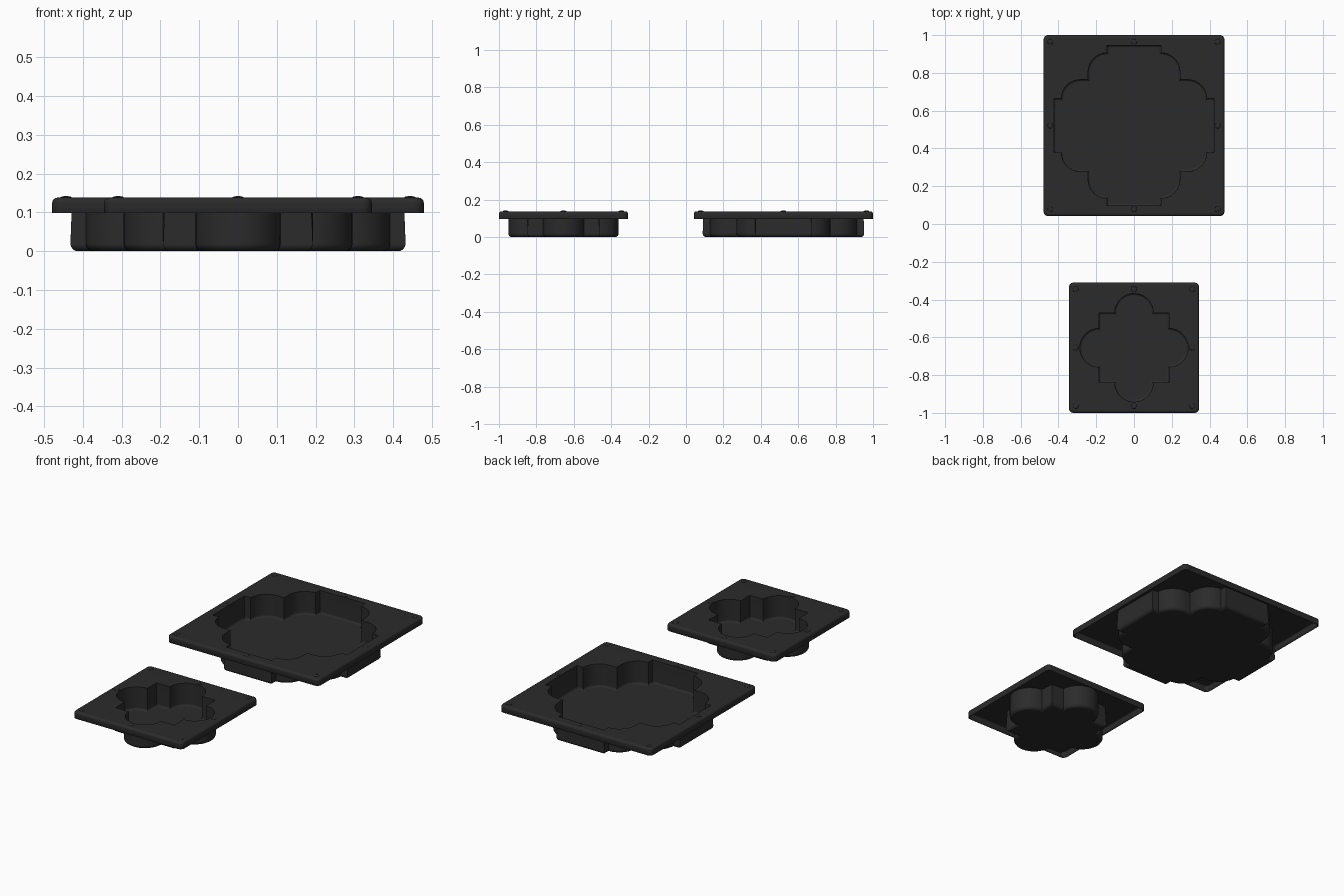
import bpy, bmesh, math
from mathutils import Vector, Matrix

if "Cube" in bpy.data.objects:
    bpy.data.objects.remove(bpy.data.objects["Cube"])

TOP, SKIRT, WALL = 0.138, 0.098, 0.008

black = bpy.data.materials.new("black_plastic")
black.diffuse_color = (0.024, 0.024, 0.024, 1)
black.use_nodes = True
black.node_tree.nodes["Principled BSDF"].inputs["Base Color"].default_value = black.diffuse_color


def arc(cx, cy, r, a0, a1, n):
    return [Vector((cx + r * math.cos(math.radians(a0 + (a1 - a0) * i / n)),
                    cy + r * math.sin(math.radians(a0 + (a1 - a0) * i / n))))
            for i in range(n + 1)]


def four_way(quarter):
    """Repeat a quarter outline around the centre, counter-clockwise."""
    return [Matrix.Rotation(k * math.pi / 2, 2) @ p for k in range(4) for p in quarter]


def inset(pts, d):
    """Move a counter-clockwise outline inward by d with mitred corners."""
    out = []
    for i, p in enumerate(pts):
        a = (p - pts[i - 1]).normalized()
        b = (pts[(i + 1) % len(pts)] - p).normalized()
        na, nb = Vector((-a.y, a.x)), Vector((-b.y, b.x))
        out.append(p + (na + nb) * d / (1 + na.dot(nb)))
    return out


def finish(ob, angle):
    bpy.ops.object.select_all(action='DESELECT')
    ob.select_set(True)
    bpy.context.view_layer.objects.active = ob
    bpy.ops.object.shade_smooth_by_angle(angle=math.radians(angle))


def make_tray(name, cy, half, cavity):
    bm = bmesh.new()

    def ring(pts, z):
        return [bm.verts.new((p.x, p.y, z)) for p in pts]

    def bridge(a, b):
        for i in range(len(a)):
            j = (i + 1) % len(a)
            bm.faces.new((a[i], a[j], b[j], b[i]))

    # skirt and rounded upper edge of the square flange
    r = 0.025
    square = four_way(arc(half - r, half - r, r, 0, 90, 6))
    rings = [ring(square, SKIRT)]
    f = 0.014
    for k in range(5):
        t = k / 4 * math.pi / 2
        rings.append(ring(inset(square, f * (1 - math.cos(t))), TOP - f + f * math.sin(t)))
    for a, b in zip(rings, rings[1:]):
        bridge(a, b)
    rim = rings[-1]

    # cavity wall and filleted floor
    f = 0.012
    rings = [ring(cavity, TOP)]
    for k in range(5):
        t = k / 4 * math.pi / 2
        rings.append(ring(inset(cavity, f * (1 - math.cos(t))), WALL + f - f * math.sin(t)))
    for a, b in zip(rings, rings[1:]):
        bridge(b, a)
        for face in bm.faces:
            face.normal_update()
    lip = rings[0]
    bm.faces.new(rings[-1])

    # flat flange between the rim and the cavity lip
    edges = [bm.edges.get((loop[i - 1], loop[i])) for loop in (rim, lip) for i in range(len(loop))]
    bmesh.ops.triangle_fill(bm, use_beauty=True, edges=edges)
    bmesh.ops.recalc_face_normals(bm, faces=bm.faces[:])
    bm.normal_update()
    floor = max(bm.faces, key=lambda q: len(q.verts))
    if floor.normal.z < 0:
        bmesh.ops.reverse_faces(bm, faces=bm.faces[:])

    me = bpy.data.meshes.new(name)
    bm.to_mesh(me)
    bm.free()
    me.materials.append(black)
    ob = bpy.data.objects.new(name, me)
    ob.location.y = cy
    bpy.context.collection.objects.link(ob)
    finish(ob, 35)
    # formed sheet thickness
    s = ob.modifiers.new("sheet", 'SOLIDIFY')
    s.thickness, s.offset, s.use_even_offset = WALL, -1, True
    w = ob.modifiers.new("flat_shading", 'WEIGHTED_NORMAL')
    w.keep_sharp = True

    # small raised nubs at corners and edge middles
    d = half - 0.036
    for x in (-d, 0, d):
        for y in (-d, 0, d):
            if x or y:
                bpy.ops.mesh.primitive_uv_sphere_add(segments=16, ring_count=8, radius=1,
                                                     location=(x, cy + y, TOP))
                nub = bpy.context.object
                nub.name = name + "_nub"
                nub.scale = (0.015, 0.015, 0.004)
                nub.data.materials.append(black)
                finish(nub, 60)


# large tray: cross-shaped cavity with rounded shoulders
cross = four_way([Vector((0.424, 0.143))] + arc(0.285, 0.143, 0.1, 0, 90, 8)
                 + [Vector((0.243, 0.243))] + arc(0.143, 0.285, 0.1, 0, 90, 8)
                 + [Vector((0.143, 0.424))])
make_tray("large_tray", 0.521, 0.479, cross)

# small tray: four round lobes with square points between
lobes = four_way(arc(0.185, 0, 0.102, -90, 90, 18) + [Vector((0.185, 0.185))])
make_tray("small_tray", -0.655, 0.345, lobes)
